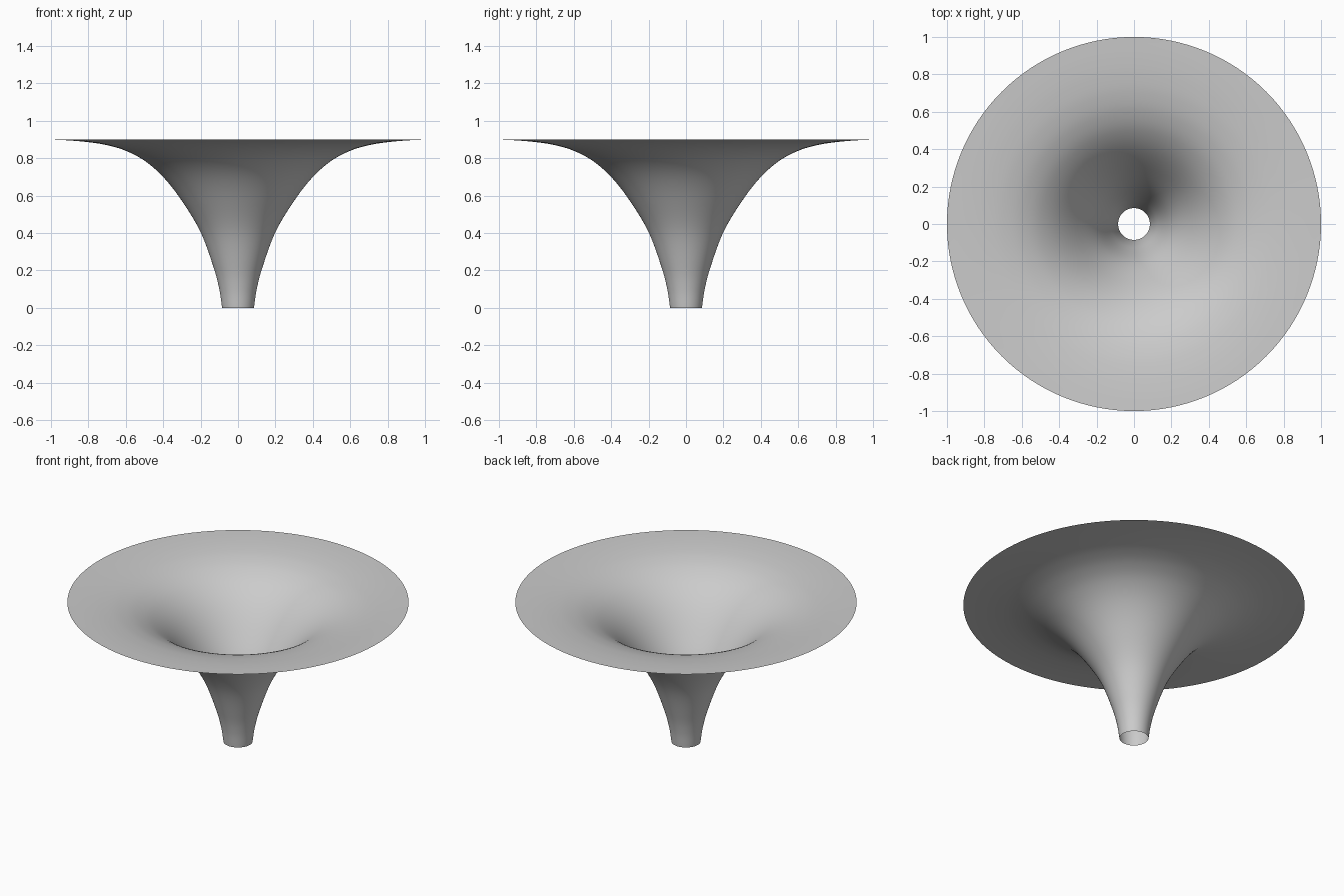
import bpy, bmesh, math
from mathutils import Vector

cube = bpy.data.objects.get("Cube")
if cube:
    bpy.data.objects.remove(cube, do_unlink=True)

SIDES = 128
STEPS = 6

# Flared half profile: radius, height
PROFILE = [(0.085, 0), (0.1, 0.1), (0.13, 0.215), (0.2, 0.405), (0.3, 0.572),
           (0.4, 0.7), (0.5, 0.787), (0.6, 0.84), (0.7, 0.87),
           (0.8, 0.886), (0.9, 0.895), (1, 0.9)]


def smooth_path(points, steps):
    """Pass a smooth curve through the points."""
    p = [Vector(q) for q in points]
    p = [2 * p[0] - p[1]] + p + [2 * p[-1] - p[-2]]
    path = []
    for a, b, c, d in zip(p, p[1:], p[2:], p[3:]):
        for i in range(steps):
            t = i / steps
            path.append(b + 0.5 * t * (c - a + t * (2 * a - 5 * b + 4 * c - d
                                                    + t * (3 * (b - c) + d - a))))
    return path + [p[-2]]


def material(name, rgb):
    mat = bpy.data.materials.new(name)
    mat.use_nodes = True
    mat.diffuse_color = (*rgb, 1)
    mat.node_tree.nodes["Principled BSDF"].inputs["Base Color"].default_value = (*rgb, 1)
    return mat


# Thin open funnel, spun from the profile
bm = bmesh.new()
verts = [bm.verts.new((v.x, 0, v.y)) for v in smooth_path(PROFILE, STEPS)]
edges = [bm.edges.new(pair) for pair in zip(verts, verts[1:])]
bmesh.ops.spin(bm, geom=verts + edges, cent=(0, 0, 0), axis=(0, 0, 1),
               angle=math.tau, steps=SIDES, use_merge=True)
bmesh.ops.remove_doubles(bm, verts=bm.verts, dist=0.0001)

# Normals face up into the bowl
bm.normal_update()
bmesh.ops.reverse_faces(bm, faces=[f for f in bm.faces if f.normal.z < 0])
for face in bm.faces:
    face.smooth = True

mesh = bpy.data.meshes.new("funnel")
bm.to_mesh(mesh)
bm.free()
mesh.materials.append(material("light grey", (0.6, 0.6, 0.6)))
funnel = bpy.data.objects.new("funnel", mesh)
bpy.context.collection.objects.link(funnel)
